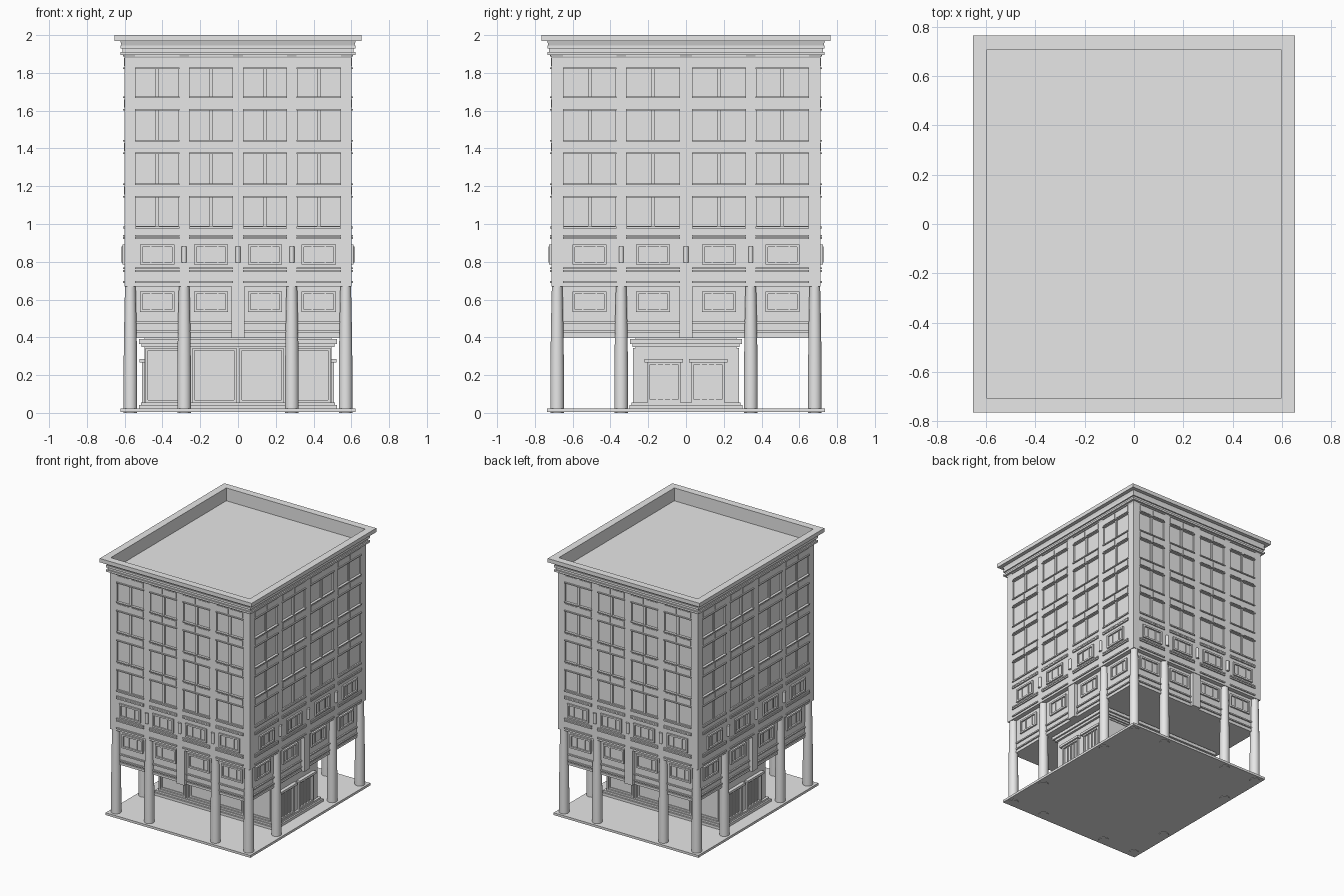
import bpy, bmesh, math
from mathutils import Matrix, Vector

cube = bpy.data.objects.get("Cube")
if cube:
    bpy.data.objects.remove(cube)

stone = bpy.data.materials.new("pale_grey_stone")
stone.use_nodes = True
GREY = (0.8, 0.8, 0.8, 1)
stone.diffuse_color = GREY
stone.node_tree.nodes["Principled BSDF"].inputs["Base Color"].default_value = GREY

HX, HY = 0.60, 0.712          # tower half sizes
BX, BY = 0.565, 0.678         # recessed floor half sizes
CX, CY = 0.495, 0.268         # ground floor core half sizes


def finish(name, bm, smooth=False):
    bmesh.ops.recalc_face_normals(bm, faces=bm.faces)
    mesh = bpy.data.meshes.new(name)
    bm.to_mesh(mesh)
    bm.free()
    mesh.materials.append(stone)
    ob = bpy.data.objects.new(name, mesh)
    bpy.context.collection.objects.link(ob)
    if smooth:
        bpy.ops.object.select_all(action='DESELECT')
        ob.select_set(True)
        bpy.context.view_layer.objects.active = ob
        bpy.ops.object.shade_smooth_by_angle(angle=math.radians(40))
    return ob


def add_box(bm, lo, hi, turn=Matrix()):
    lo, hi = Vector(lo), Vector(hi)
    size = hi - lo
    m = turn @ Matrix.Translation((lo + hi) / 2) @ Matrix.Diagonal((*size, 1))
    bmesh.ops.create_cube(bm, size=1, matrix=m)


def block(name, x, y, z0, z1):
    bm = bmesh.new()
    add_box(bm, (-x, -y, z0), (x, y, z1))
    finish(name, bm)


def plates(name, rects, wall, out, sides, back=0.012):
    """Boxes (u0, u1, z0, z1) standing out of a wall, on two opposite sides."""
    bm = bmesh.new()
    for turn in (0, math.pi):
        rot = Matrix.Rotation(turn + (math.pi / 2 if sides else 0), 4, 'Z')
        for u0, u1, z0, z1 in rects:
            add_box(bm, (u0, -wall - out, z0), (u1, -wall + back, z1), rot)
    finish(name, bm)


def frame(u0, u1, z0, z1, t):
    return [(u0, u1, z0, z0 + t), (u0, u1, z1 - t, z1),
            (u0, u0 + t, z0 + t, z1 - t), (u1 - t, u1, z0 + t, z1 - t)]


def lathe(bm, profile, x, y, seg=20):
    rings = [[bm.verts.new((x + r * math.cos(2 * math.pi * i / seg),
                            y + r * math.sin(2 * math.pi * i / seg), z))
              for i in range(seg)] for r, z in profile]
    for a, b in zip(rings, rings[1:]):
        for i in range(seg):
            j = (i + 1) % seg
            bm.faces.new((a[i], a[j], b[j], b[i]))
    bm.faces.new(rings[0])
    bm.faces.new(rings[-1])


# Paved base and ground floor core
block("paved_base", 0.622, 0.737, 0.004, 0.022)
block("core_plinth_lower", 0.525, 0.300, 0.02, 0.042)
block("core_plinth_upper", 0.513, 0.288, 0.04, 0.056)
block("core_walls", CX, CY, 0.05, 0.41)
block("core_moulding_lower", 0.512, 0.283, 0.348, 0.366)
block("core_moulding_upper", 0.525, 0.297, 0.366, 0.39)

# Recessed floor, flat storey and tower core
block("recessed_floor", BX, BY, 0.40, 0.68)
block("recessed_floor_ledge", BX + 0.006, BY + 0.006, 0.397, 0.415)
block("flat_storey", HX, HY, 0.67, 0.99)
block("tower_core", HX - 0.01, HY - 0.01, 0.98, 1.9)

# Ground floor shop windows and side doors
shop, shop_panes = [], []
for c in (-0.372, -0.125, 0.125, 0.372):
    shop += frame(c - 0.117, c + 0.117, 0.056, 0.343, 0.013)
    shop_panes += frame(c - 0.096, c + 0.096, 0.077, 0.322, 0.008)
plates("shop_window_frames", shop, CY, 0.012, False)
plates("shop_window_inner_frames", shop_panes, CY, 0.006, False)
doors, leaves, lintels = [], [], []
for c in (-0.117, 0.117):
    doors += frame(c - 0.088, c + 0.088, 0.056, 0.27, 0.014)
    leaves += [(c + k - 0.005, c + k + 0.005, 0.07, 0.256) for k in (-0.037, 0, 0.037)]
    lintels.append((c - 0.102, c + 0.102, 0.268, 0.286))
plates("door_frames", doors, CX, 0.014, True)
plates("door_bars", leaves, CX, 0.007, True)
plates("door_lintels", lintels, CX, 0.027, True)

# Facade details, once for front and back, once for the two sides
STOREYS = (1.178, 1.408, 1.638, 1.857)
for sides, label, wall, half, low_wall, bays, lamps in (
        (False, "front_back", HY, HX, BY,
         [(0.03, 0.255), (0.315, 0.54)], (-0.285, 0, 0.285)),
        (True, "side", HX, HY, BX,
         [(0.035, 0.313), (0.373, 0.648)], (-0.343, 0, 0.343))):
    bays = [(-b, -a) for a, b in reversed(bays)] + bays

    # Piers between the bays and slim mullions inside them
    edges = [-half] + [u for bay in bays for u in bay] + [half]
    piers = [(a, b, 0.99, 1.9) for a, b in zip(edges[::2], edges[1::2])]
    piers += [((a + b) / 2 - 0.009, (a + b) / 2 + 0.009, 0.99, 1.9) for a, b in bays]
    plates(label + "_piers", piers, wall - 0.01, 0.01, sides, 0.005)

    # Spandrels with raised panels and sill strips
    plates(label + "_spandrels", [(-half, half, z - 0.03, z + 0.03) for z in STOREYS],
           wall - 0.01, 0.01, sides, 0.005)
    panels, strips = [], []
    for a, b in bays:
        m = (a + b) / 2
        for z in STOREYS:
            panels += [(a, m - 0.01, z - 0.021, z + 0.021),
                       (m + 0.01, b, z - 0.021, z + 0.021)]
            strips += [(a - 0.004, b + 0.004, z + s - 0.004, z + s + 0.004)
                       for s in (-0.033, 0.033)]
        strips += [(a - 0.004, b + 0.004, z - 0.005, z + 0.005)
                   for z in (0.692, 0.752, 0.766, 0.926, 0.938, 0.982)]
    plates(label + "_spandrel_panels", panels, wall, 0.004, sides)
    plates(label + "_sill_strips", strips, wall, 0.009, sides)
    plates(label + "_low_sill_strips", [(a, b, z - 0.005, z + 0.005)
           for a, b in bays for z in (0.43, 0.478)], low_wall, 0.01, sides)

    # Framed windows on the two lower storeys
    for z0, w, tag in ((0.535, low_wall, "lower"), (0.785, wall, "upper")):
        outer, inner = [], []
        for a, b in bays:
            m = (a + b) / 2
            outer += frame(m - 0.09, m + 0.09, z0, z0 + 0.107, 0.013)
            inner += [(m + k - 0.004, m + k + 0.004, z0 + 0.013, z0 + 0.094)
                      for k in (-0.035, 0.035)]
        plates(f"{label}_{tag}_window_frames", outer, w, 0.012, sides)
        plates(f"{label}_{tag}_window_bars", inner, w, 0.006, sides)

    # Central pilaster and round wall lamps
    plates(label + "_pilaster", [(-0.035, 0.035, 0.397, 0.69)], low_wall, 0.03, sides)
    bm = bmesh.new()
    for u in lamps:
        for s in (-1, 1):
            x, y = (s * (wall + 0.003), u) if sides else (u, s * (wall + 0.003))
            lathe(bm, [(0.013, 0.797), (0.013, 0.88)], x, y, 16)
    finish(label + "_wall_lamps", bm, True)

# Tapered columns around the edge
bm = bmesh.new()
spots = {(x, y) for x in (-0.57, -0.285, 0.285, 0.57) for y in (-0.682, 0.682)}
spots |= {(x, y) for x in (-0.57, 0.57) for y in (-0.343, 0.343)}
for x, y in sorted(spots):
    lathe(bm, [(0.036, 0), (0.036, 0.2), (0.034, 0.38), (0.031, 0.55), (0.028, 0.675)], x, y)
finish("columns", bm, True)

# Stepped cornice with parapet and sunken roof
profile = [(0, 1.88), (0.006, 1.895), (0.022, 1.895), (0.022, 1.91), (0.012, 1.91),
           (0.012, 1.928), (0.022, 1.928), (0.022, 1.945), (0.016, 1.945),
           (0.024, 1.97), (0.053, 1.97), (0.053, 2.0), (-0.003, 2.0), (-0.003, 1.9)]
bm = bmesh.new()
rings = [[bm.verts.new((sx * (HX + o), sy * (HY + o), z))
          for sx, sy in ((-1, -1), (1, -1), (1, 1), (-1, 1))] for o, z in profile]
for a, b in zip(rings, rings[1:]):
    for i in range(4):
        j = (i + 1) % 4
        bm.faces.new((a[i], a[j], b[j], b[i]))
bm.faces.new(rings[-1])
bm.faces.new(rings[0])
finish("cornice_and_roof", bm)
